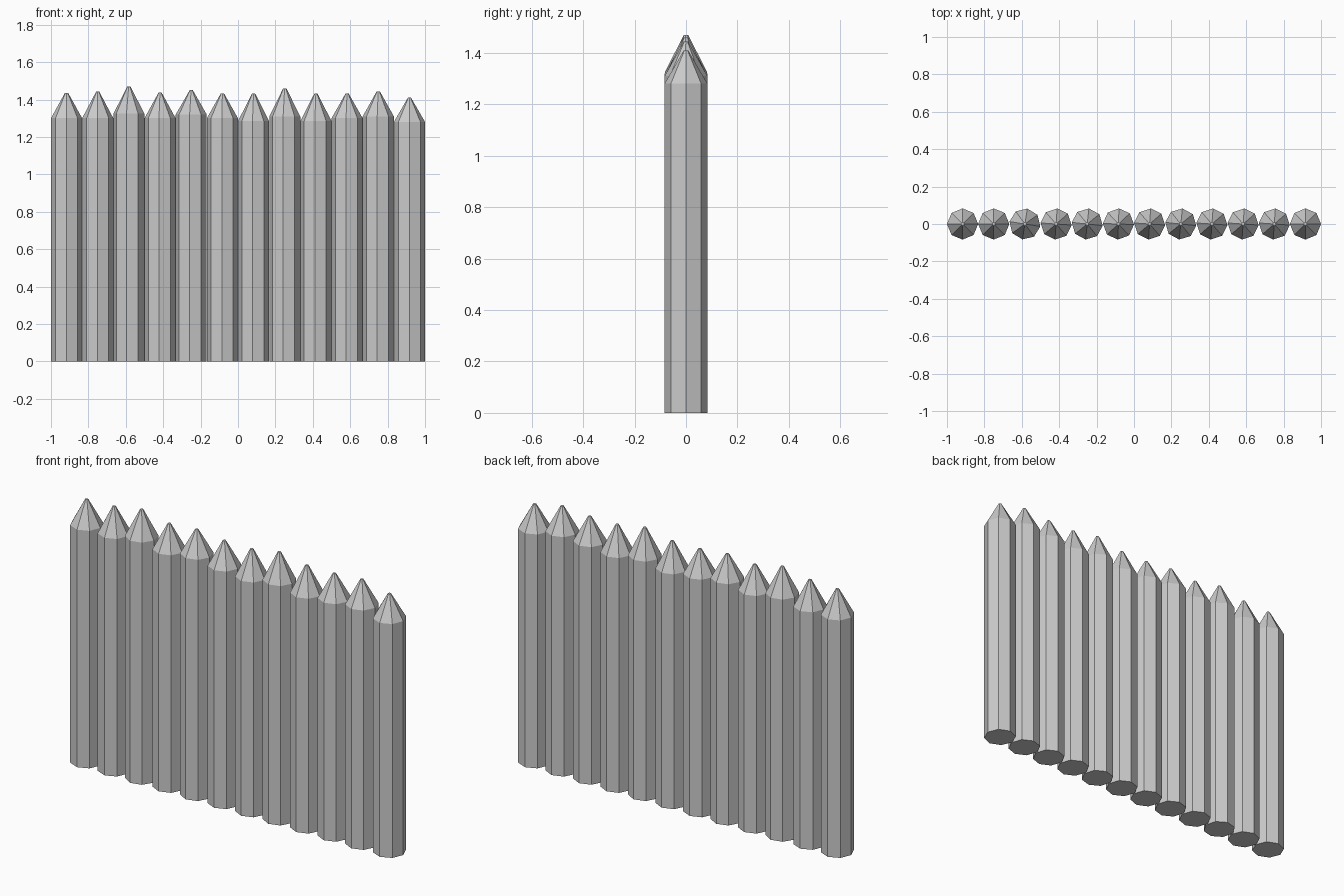
import bpy, bmesh
from math import cos, sin, pi, radians

if "Cube" in bpy.data.objects:
    bpy.data.objects.remove(bpy.data.objects["Cube"])

COUNT = 12
SPACING = 2 / COUNT
R = SPACING / 2
SIDES = 8

# shoulder height, tip height and twist (degrees) of each stake, left to right
STAKES = [(1.30, 1.436, 0), (1.30, 1.442, 0), (1.325, 1.47, -9), (1.30, 1.437, -4),
          (1.32, 1.45, -6), (1.30, 1.433, -2), (1.285, 1.432, -4), (1.31, 1.46, -6),
          (1.285, 1.432, -4), (1.30, 1.432, -4), (1.31, 1.444, -4), (1.28, 1.41, 0)]


def stake(name, x, shoulder, tip, twist):
    """Octagonal log with a sharpened, slightly blunt point."""
    bm = bmesh.new()
    rings = []
    for r, z in ((R, 0), (R, shoulder), (R * 0.1, tip)):
        angles = [2 * pi * i / SIDES + radians(twist) for i in range(SIDES)]
        rings.append([bm.verts.new((r * cos(a), r * sin(a), z)) for a in angles])
    for low, high in zip(rings, rings[1:]):
        for i in range(SIDES):
            j = (i + 1) % SIDES
            bm.faces.new((low[i], low[j], high[j], high[i]))
    bm.faces.new(rings[0][::-1])
    bm.faces.new(rings[-1])
    mesh = bpy.data.meshes.new(name)
    bm.to_mesh(mesh)
    bm.free()
    obj = bpy.data.objects.new(name, mesh)
    obj.location.x = x
    bpy.context.collection.objects.link(obj)


# palisade row
for n, (shoulder, tip, twist) in enumerate(STAKES):
    stake(f"stake_{n + 1}", -1 + R + n * SPACING, shoulder, tip, twist)
